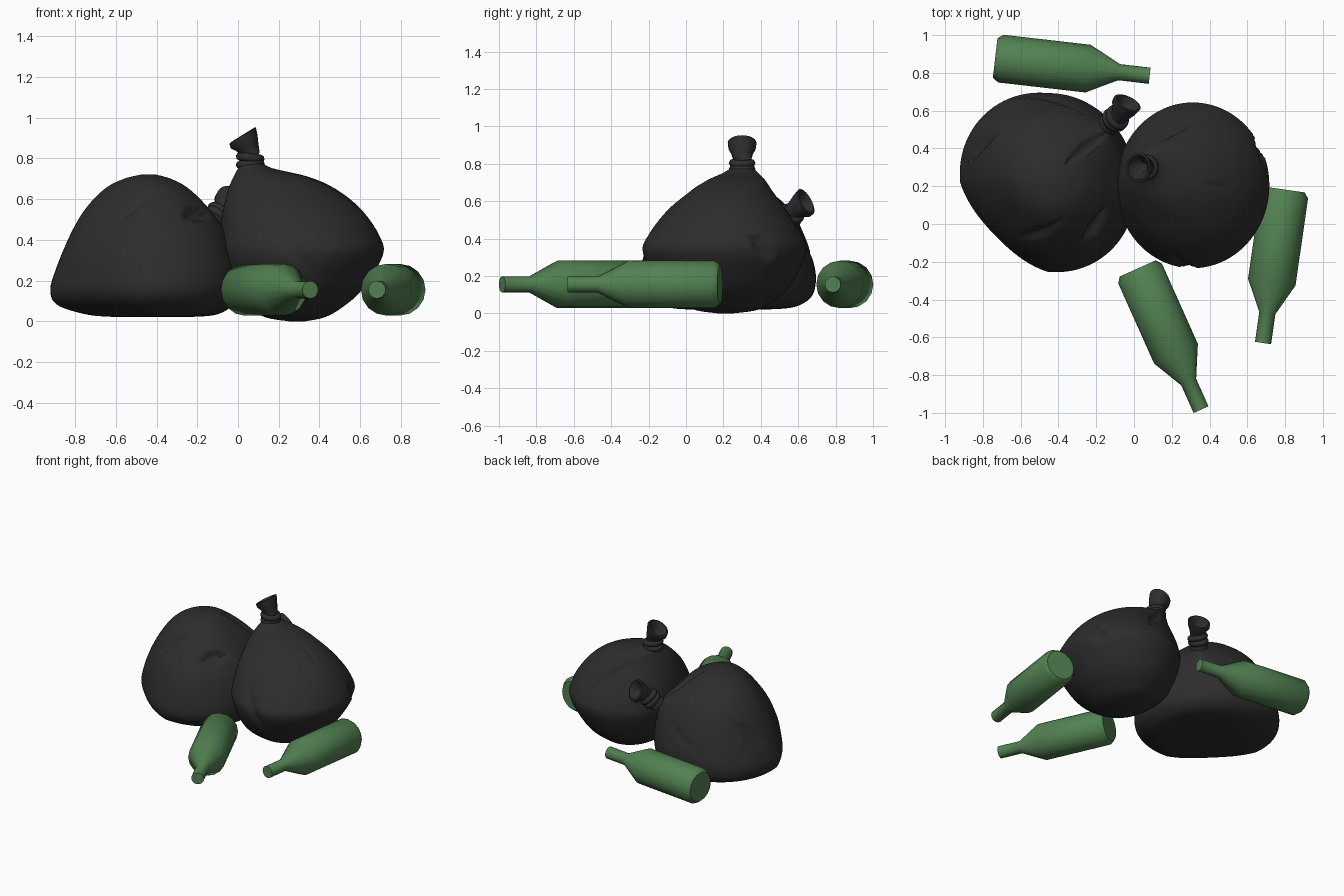
import bpy, bmesh, math
from mathutils import Vector as V

if "Cube" in bpy.data.objects:
    bpy.data.objects.remove(bpy.data.objects["Cube"])


def material(name, rgb):
    m = bpy.data.materials.new(name)
    m.diffuse_color = (*rgb, 1)
    m.use_nodes = True
    m.node_tree.nodes["Principled BSDF"].inputs["Base Color"].default_value = m.diffuse_color
    return m


BLACK = material("black_plastic", (0.026, 0.026, 0.026))
GREEN = material("green_glass", (0.085, 0.22, 0.085))


def loft(name, rings, mat, angle):
    """Skin closed rings of points, cap both ends, shade smooth."""
    bm = bmesh.new()
    rows = [[bm.verts.new(p) for p in ring] for ring in rings]
    n = len(rows[0])
    for a, b in zip(rows, rows[1:]):
        for i in range(n):
            bm.faces.new((a[i], a[(i + 1) % n], b[(i + 1) % n], b[i]))
    bm.faces.new(rows[0][::-1])
    bm.faces.new(rows[-1])
    bmesh.ops.recalc_face_normals(bm, faces=bm.faces)
    me = bpy.data.meshes.new(name)
    bm.to_mesh(me)
    bm.free()
    ob = bpy.data.objects.new(name, me)
    bpy.context.collection.objects.link(ob)
    me.materials.append(mat)
    bpy.ops.object.select_all(action='DESELECT')
    ob.select_set(True)
    bpy.context.view_layer.objects.active = ob
    bpy.ops.object.shade_smooth_by_angle(angle=math.radians(angle))
    return ob


def circle(c, normal, r, n):
    q = V(normal).to_track_quat('Z', 'Y')
    return [V(c) + q @ V((r * math.cos(2 * math.pi * i / n),
                          r * math.sin(2 * math.pi * i / n), 0)) for i in range(n)]


# Bottles: one profile swept from base to mouth
def bottle(name, base, mouth):
    a, b = V((*base, 0.155)), V((*mouth, 0.155))
    d = (b - a).normalized()
    L = (b - a).length
    prof = [(0.105, 0), (0.127, 0.03), (0.127, 0.495), (0.043, 0.66), (0.043, L)]
    loft(name, [circle(a + d * h, d, r, 16) for r, h in prof], GREEN, 45)


bottle("bottle_back", (-0.735, 0.879), (0.083, 0.785))
bottle("bottle_front", (0.02, -0.235), (0.355, -0.983))
bottle("bottle_right", (0.8, 0.182), (0.683, -0.63))


def spline(rows, steps):
    """Catmull-Rom interpolation of profile rows."""
    out = []
    for k in range(len(rows) - 1):
        p = [rows[max(0, min(len(rows) - 1, k + j))] for j in (-1, 0, 1, 2)]
        for s in range(steps):
            t = s / steps
            out.append([0.5 * (2 * b + (c - a) * t + (2 * a - 5 * b + 4 * c - d) * t * t
                               + (3 * b - a - 3 * c + d) * t ** 3)
                        for a, b, c, d in zip(*p)])
    return out + [rows[-1]]


# Bags: rows are (z, xmin, xmax, ymin, ymax); creases are endpoint pairs
def bag(name, rows, centre, creases, peak=None):
    c = V(centre)
    segs = [((V(a) - c).normalized(), (V(b) - c).normalized()) for a, b in creases]
    n, rings = 112, []
    for z, x0, x1, y0, y1 in spline(rows, 8):
        ring = []
        for i in range(n):
            t = 2 * math.pi * i / n
            k = 1
            if peak:  # flatten the side opposite the neck, bulge beside it
                d = math.cos(2 * (t - math.radians(225)))
                opposite = math.cos(t - math.radians(225)) > 0
                low = max(0, 0.3 - z)
                k -= d * (0.11 + 0.35 * low if opposite else 0) if d > 0 else d * 0.05
            p = V(((x0 + x1 + k * (x1 - x0) * math.cos(t)) / 2,
                   (y0 + y1 + k * (y1 - y0) * math.sin(t)) / 2, z))
            if peak:  # draw the film up towards the tied neck
                w = max(0, 1 - (p - V(peak)).length / 0.4) ** 2
                p = p.lerp(V(peak), w)
            u = (p - c).normalized()
            for a, b in segs:  # leaf-shaped dents
                d = b - a
                s = max(0, min(1, (u - a).dot(d) / d.length_squared))
                width = 0.01 + 0.11 * math.sin(math.pi * s)
                q = (u - a - d * s).length / width
                if q < 1:
                    p -= u * 0.04 * (1 - q) ** 0.6 * math.sin(math.pi * s) ** 0.5
            ring.append(p)
        rings.append(ring)
    loft(name, rings, BLACK, 40)


bag("left_bag", [
    (0.022, -0.5, -0.4, 0.17, 0.27),
    (0.022, -0.62, -0.22, 0.0, 0.45),
    (0.035, -0.75, -0.1, -0.1, 0.58),
    (0.08, -0.885, -0.03, -0.2, 0.66),
    (0.15, -0.92, 0.0, -0.25, 0.69),
    (0.25, -0.895, 0.0, -0.24, 0.685),
    (0.42, -0.825, -0.05, -0.18, 0.63),
    (0.55, -0.75, -0.14, -0.08, 0.56),
    (0.65, -0.655, -0.24, 0.02, 0.45),
    (0.7, -0.56, -0.33, 0.1, 0.36),
    (0.722, -0.47, -0.41, 0.2, 0.26)],
    (-0.45, 0.22, 0.3), [
        ((-0.63, -0.11, 0.48), (-0.36, 0.02, 0.68)),
        ((-0.37, 0.31, 0.70), (-0.13, 0.5, 0.5)),
        ((-0.6, 0.66, 0.25), (-0.24, 0.6, 0.45)),
        ((-0.89, 0.32, 0.25), (-0.73, 0.48, 0.5)),
        ((-0.28, -0.08, 0.5), (-0.12, 0.08, 0.56))],
    peak=(-0.13, 0.52, 0.49))

bag("right_bag", [
    (0.0, 0.25, 0.33, 0.17, 0.25),
    (0.018, 0.14, 0.42, 0.05, 0.38),
    (0.06, 0.065, 0.5, -0.04, 0.46),
    (0.15, -0.03, 0.605, -0.15, 0.56),
    (0.32, -0.09, 0.71, -0.232, 0.64),
    (0.42, -0.09, 0.695, -0.2, 0.62),
    (0.55, -0.073, 0.605, -0.1, 0.54),
    (0.65, -0.047, 0.48, 0.02, 0.465),
    (0.71, -0.022, 0.345, 0.11, 0.425),
    (0.752, 0.0, 0.17, 0.2, 0.385),
    (0.785, 0.01, 0.11, 0.25, 0.35)],
    (0.3, 0.21, 0.34), [
        ((0.19, -0.16, 0.49), (0.38, -0.2, 0.2)),
        ((-0.03, 0.1, 0.62), (0.02, -0.05, 0.25)),
        ((0.62, 0.4, 0.56), (0.66, 0.27, 0.18)),
        ((0.28, 0.24, 0.72), (0.58, 0.16, 0.57)),
        ((0.17, 0.43, 0.65), (0.37, 0.6, 0.45)),
        ((0.66, 0.5, 0.28), (0.66, 0.33, 0.42))])


# Tied necks: two tie strands and a hollow flared end leaning to one side
def knot(name, base, axis, lean):
    b, a, l = V(base), V(axis).normalized(), V(lean)
    prof = [(0.06, -0.05, 0), (0.052, 0.0, 0), (0.05, 0.055, 0.1), (0.058, 0.08, 0.4),
            (0.073, 0.11, 0.8), (0.077, 0.14, 1), (0.066, 0.144, 1),
            (0.048, 0.11, 0.8), (0.025, 0.08, 0.4)]
    rings = [circle(b + a * h + l * 0.06 * t, a + l * t, r, 24) for r, h, t in prof]
    loft(name + "_neck", rings, BLACK, 50)
    for k, (h, tilt) in enumerate(((0.0, 0.1), (0.032, -0.2))):
        nrm = a + l * tilt
        bpy.ops.mesh.primitive_torus_add(
            major_radius=0.05, minor_radius=0.021, major_segments=24, minor_segments=8,
            location=b + a * h, rotation=nrm.to_track_quat('Z', 'Y').to_euler())
        ob = bpy.context.object
        ob.name = f"{name}_tie_{k + 1}"
        ob.data.materials.append(BLACK)
        bpy.ops.object.shade_smooth_by_angle(angle=math.radians(60))


knot("right_bag", (0.06, 0.3, 0.772), (0, 0, 1), (-0.62, 0, 0))
knot("left_bag", (-0.105, 0.55, 0.51), (0.5, 0.42, 0.65), (-0.1, 0.45, -0.2))
